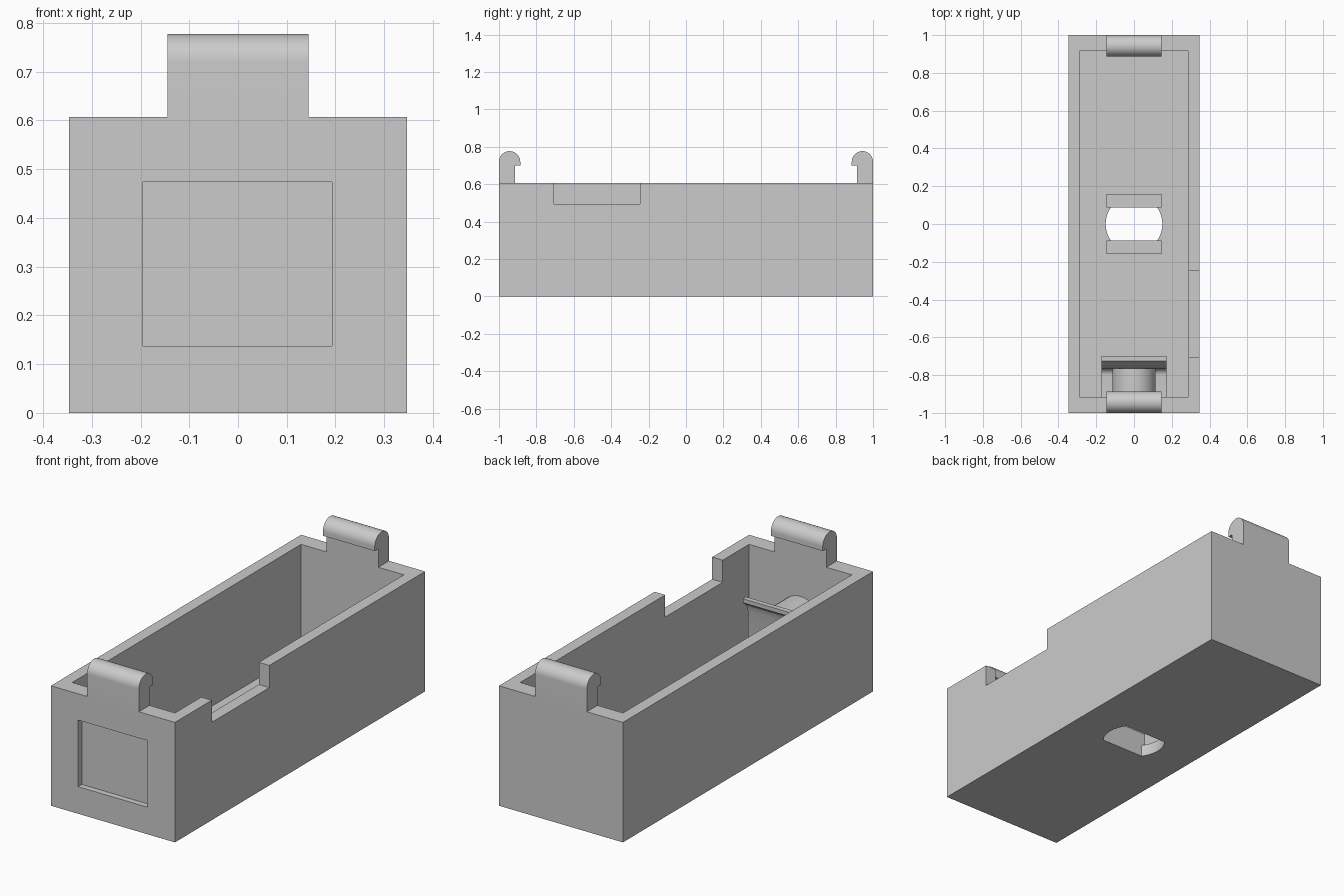
import bpy, bmesh, math
from mathutils import Vector

cube = bpy.data.objects.get("Cube")
if cube:
    bpy.data.objects.remove(cube, do_unlink=True)

# Single grey plastic
grey = bpy.data.materials.new("grey plastic")
grey.use_nodes = True
COLOUR = (0.6, 0.6, 0.6, 1)
grey.diffuse_color = COLOUR
grey.node_tree.nodes["Principled BSDF"].inputs["Base Color"].default_value = COLOUR


def prism(name, profile, axis, lo, hi):
    """Extrude a closed profile along x (profile is y, z), y (x, z) or z (x, y)."""
    place = {"x": lambda a, b, t: (t, a, b),
             "y": lambda a, b, t: (a, t, b),
             "z": lambda a, b, t: (a, b, t)}[axis]
    bm = bmesh.new()
    face = bm.faces.new([bm.verts.new(place(a, b, lo)) for a, b in profile])
    out = bmesh.ops.extrude_face_region(bm, geom=[face])
    moved = [v for v in out["geom"] if isinstance(v, bmesh.types.BMVert)]
    bmesh.ops.translate(bm, verts=moved, vec=Vector(place(0, 0, hi - lo)))
    bmesh.ops.recalc_face_normals(bm, faces=bm.faces)
    mesh = bpy.data.meshes.new(name)
    bm.to_mesh(mesh)
    bm.free()
    mesh.materials.append(grey)
    obj = bpy.data.objects.new(name, mesh)
    bpy.context.collection.objects.link(obj)
    return obj


def rect(a0, a1, b0, b1):
    return [(a0, b0), (a1, b0), (a1, b1), (a0, b1)]


def arc(ca, cb, r, start, end, steps):
    angles = [math.radians(start + (end - start) * i / steps) for i in range(steps + 1)]
    return [(ca + r * math.cos(t), cb + r * math.sin(t)) for t in angles]


def activate(obj):
    bpy.ops.object.select_all(action="DESELECT")
    obj.select_set(True)
    bpy.context.view_layer.objects.active = obj


def cut(obj, cutter):
    cutter.hide_render = True
    mod = obj.modifiers.new("cut", "BOOLEAN")
    mod.operation = "DIFFERENCE"
    mod.solver = "EXACT"
    mod.object = cutter
    activate(obj)
    bpy.ops.object.modifier_apply(modifier=mod.name)
    bpy.data.objects.remove(cutter, do_unlink=True)


def smooth(obj):
    activate(obj)
    bpy.ops.object.shade_smooth_by_angle(angle=math.radians(30))


W, H = 0.347, 0.607          # half width and height of the tray
IN_X, IN_Y = 0.288, 0.915    # inner half sizes
FLOOR = 0.06
HOOK = 0.145                 # half width of the hooks

# Tray: cavity, side notch, front recess and floor hole
tray = prism("tray", rect(-W, W, -1, 1), "z", 0, H)
cut(tray, prism("cavity", rect(-IN_X, IN_X, -IN_Y, IN_Y), "z", FLOOR, 1))
cut(tray, prism("side_notch", rect(-0.705, -0.245, 0.495, 1), "x", 0.2, 0.5))
cut(tray, prism("front_recess", rect(-0.195, 0.193, 0.137, 0.474), "y", -1.1, -0.97))
flat = math.degrees(math.asin(0.088 / 0.15))
hole = arc(0, 0, 0.15, -flat, flat, 12) + arc(0, 0, 0.15, 180 - flat, 180 + flat, 12)
cut(tray, prism("floor_hole", hole, "z", -0.1, 0.2))
smooth(tray)

# Rounded hooks on the rim and barbed clips beside the floor hole, at both ends
for side, s in (("front", -1), ("back", 1)):
    bulb = arc(0.943, 0.72, 0.057, 0, 180, 24)
    profile = [(1, H - 0.02)] + bulb + [(0.886, 0.70), (0.915, 0.70), (0.915, H - 0.02)]
    smooth(prism(side + "_hook", [(s * y, z) for y, z in profile], "x", -HOOK, HOOK))
    clip = [(0.088, FLOOR - 0.01), (0.088, 0.13), (0.158, 0.13), (0.158, 0.115),
            (0.14, 0.095), (0.14, FLOOR - 0.01)]
    prism(side + "_floor_clip", [(s * y, z) for y, z in clip], "x", -HOOK, HOOK)

# Spring latch inside the front wall: flat base, curved bend and flared lip
latch = [(-0.92, 0.12), (-0.775, 0.12)]
latch += arc(-0.775, 0.155, 0.035, -90, 0, 8)[1:]
latch += [(-0.74, 0.37), (-0.73, 0.40), (-0.70, 0.425), (-0.70, 0.445),
          (-0.725, 0.445), (-0.755, 0.41), (-0.765, 0.37)]
latch += arc(-0.80, 0.18, 0.035, 0, -90, 8)
latch += [(-0.92, 0.145)]
smooth(prism("front_latch", latch, "x", -0.172, 0.172))

# Round button stem between the front wall and the latch
smooth(prism("button_stem", arc(0, 0.306, 0.115, 0, 350, 35), "y", -0.92, -0.765))
